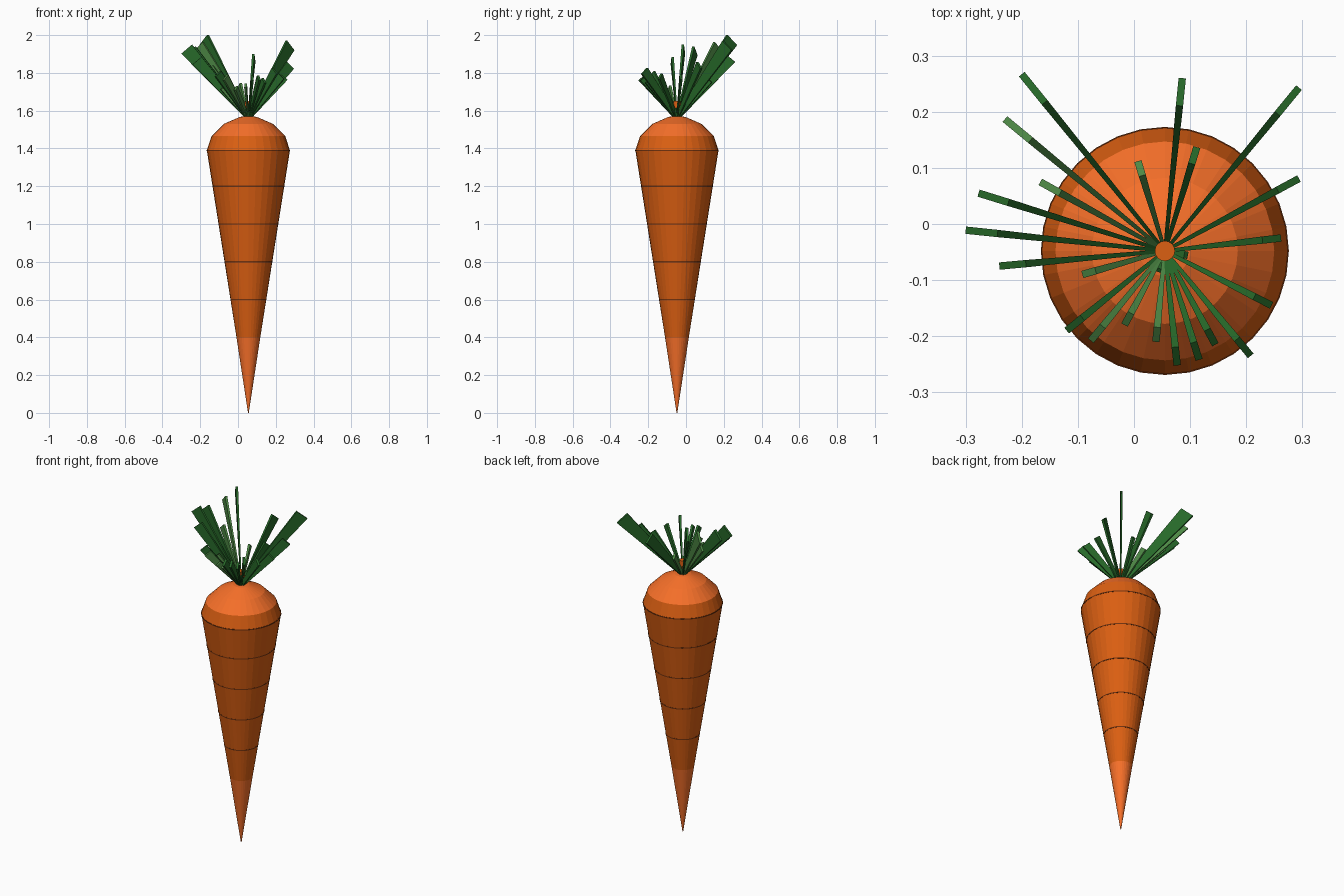
import bpy, bmesh, math

if "Cube" in bpy.data.objects:
    bpy.data.objects.remove(bpy.data.objects["Cube"])

CX, CY, TOP = 0.055, -0.048, 1.57


def material(name, rgb):
    m = bpy.data.materials.new(name)
    m.diffuse_color = (*rgb, 1)
    m.use_nodes = True
    m.node_tree.nodes["Principled BSDF"].inputs["Base Color"].default_value = m.diffuse_color
    return m


ORANGE = material("orange", (0.71, 0.115, 0.006))
BRIGHT = material("bright_orange", (0.92, 0.16, 0.022))
BROWN = material("groove_brown", (0.16, 0.03, 0.004))
DARK = material("dark_green", (0.02, 0.14, 0.022))
LIGHT = material("light_green", (0.075, 0.25, 0.06))


def add_object(name, bm, mats):
    bmesh.ops.recalc_face_normals(bm, faces=bm.faces)
    me = bpy.data.meshes.new(name)
    bm.to_mesh(me)
    bm.free()
    for m in mats:
        me.materials.append(m)
    ob = bpy.data.objects.new(name, me)
    bpy.context.collection.objects.link(ob)
    return ob


def lathe(name, profile, mats, bands=None, n=32, closed=False):
    """Revolve (radius, z) points; bands give a material index per segment."""
    bm = bmesh.new()
    rings = [[bm.verts.new((CX + r * math.cos(2 * math.pi * i / n),
                            CY + r * math.sin(2 * math.pi * i / n), z))
              for i in range(n)] for r, z in profile]
    pairs = list(zip(rings, rings[1:]))
    if closed:
        pairs.append((rings[-1], rings[0]))
    for k, (a, b) in enumerate(pairs):
        for i in range(n):
            j = (i + 1) % n
            f = bm.faces.new((a[i], a[j], b[j], b[i]))
            f.material_index = bands[k] if bands else 0
    if not closed:
        bm.faces.new(rings[0][::-1]).material_index = bands[0] if bands else 0
        bm.faces.new(rings[-1]).material_index = bands[-1] if bands else 0
    return add_object(name, bm, mats)


# Root: bright tip, darker body, bright crown
lathe("carrot_root",
      [(0.002, 0), (0.063, 0.4), (0.22, 1.39), (0.195, 1.465),
       (0.13, 1.53), (0.045, 1.567), (0.02, TOP)],
      [ORANGE, BRIGHT], [1, 0, 0, 1, 1, 1])

# Thin growth rings around the root
for k, z in enumerate((0.6, 0.8, 1.0, 1.2, 1.39)):
    r = 0.063 + (z - 0.4) * 0.157 / 0.99
    t = 0.003
    lathe(f"growth_ring_{k + 1}",
          [(r - t, z - t), (r + 0.001, z - t), (r + 0.001, z + t), (r - t, z + t)],
          [BROWN], closed=True)

# Short central stem
lathe("stem", [(0.018, TOP - 0.02), (0.018, TOP + 0.08)], [ORANGE], n=16)


def leaf(name, x, y, mat):
    """Thin upright wedge fanning out from the crown to the tip at x, y."""
    dx, dy = x - CX, y - CY
    r = math.hypot(dx, dy)
    ux, uy = dx / r, dy / r
    bm = bmesh.new()
    sides = []
    for s in (-1, 1):
        ring = []
        for d, h, w in ((0.016, -0.01, 0.003), (r, 0.93 * r, 0.0065),
                        (0.84 * r, 1.063 * r, 0.0065), (0.004, 0.012, 0.003)):
            ring.append(bm.verts.new((CX + ux * d - uy * w * s,
                                      CY + uy * d + ux * w * s, TOP + h)))
        sides.append(ring)
    a, b = sides
    bm.faces.new(a)
    bm.faces.new(b[::-1])
    for i in range(4):
        j = (i + 1) % 4
        bm.faces.new((a[i], b[i], b[j], a[j]))
    add_object(name, bm, [mat])


# Leaf tips seen from above
TIPS = [(-0.2, 0.267), (-0.23, 0.187), (-0.167, 0.075), (-0.277, 0.055),
        (-0.3, -0.011), (-0.24, -0.075), (-0.092, -0.09), (-0.12, -0.19),
        (-0.077, -0.208), (-0.017, -0.18), (0.039, -0.21), (0.077, -0.252),
        (0.116, -0.242), (0.145, -0.215), (0.208, -0.235), (0.245, -0.145),
        (0.262, -0.025), (0.294, 0.081), (0.294, 0.243), (0.086, 0.26),
        (0.112, 0.137), (0.007, 0.112), (0.096, -0.056), (0.042, -0.085)]
LIGHT_LEAVES = {1, 2, 6, 8, 9, 10, 21}
for i, (x, y) in enumerate(TIPS):
    leaf(f"leaf_{i + 1}", x, y, LIGHT if i in LIGHT_LEAVES else DARK)
